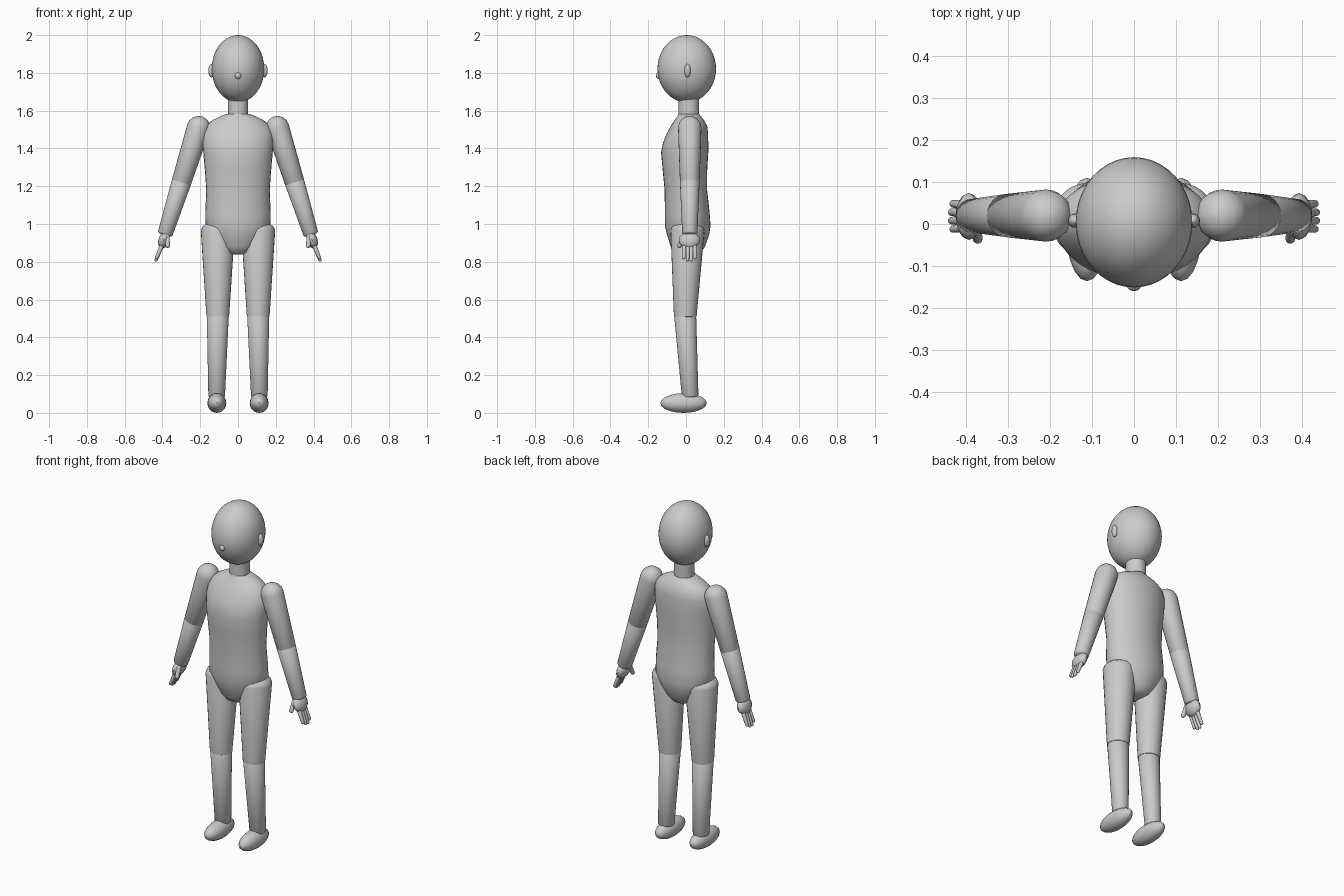
import bpy, bmesh, math
from mathutils import Vector, Matrix

if "Cube" in bpy.data.objects:
    bpy.data.objects.remove(bpy.data.objects["Cube"])

skin = bpy.data.materials.new("plain grey")
skin.diffuse_color = (0.6, 0.6, 0.6, 1)
skin.use_nodes = True
skin.node_tree.nodes["Principled BSDF"].inputs["Base Color"].default_value = skin.diffuse_color


def finish(name, bm, angle=40):
    bmesh.ops.recalc_face_normals(bm, faces=bm.faces)
    me = bpy.data.meshes.new(name)
    bm.to_mesh(me)
    bm.free()
    me.materials.append(skin)
    ob = bpy.data.objects.new(name, me)
    bpy.context.collection.objects.link(ob)
    bpy.ops.object.select_all(action='DESELECT')
    ob.select_set(True)
    bpy.context.view_layer.objects.active = ob
    bpy.ops.object.shade_smooth_by_angle(angle=math.radians(angle))
    return ob


def ellipsoid(name, centre, radii, seg=24, tilt=0.0):
    bm = bmesh.new()
    bmesh.ops.create_uvsphere(bm, u_segments=seg, v_segments=max(8, seg // 2), radius=1)
    m = (Matrix.Translation(centre) @ Matrix.Rotation(tilt, 4, 'Y')
         @ Matrix.Diagonal((*radii, 1)))
    bm.transform(m)
    return finish(name, bm)


def skin_rings(name, rings):
    """Join equal rings of points into a closed body."""
    bm = bmesh.new()
    loops = [[bm.verts.new(p) for p in ring] for ring in rings]
    n = len(loops[0])
    for a, b in zip(loops, loops[1:]):
        for i in range(n):
            j = (i + 1) % n
            bm.faces.new((a[i], a[j], b[j], b[i]))
    bm.faces.new(loops[0])
    bm.faces.new(loops[-1])
    return finish(name, bm, 50)


def stack(name, rows, seg=32):
    """Loft of upright ellipses: z, half width, front y, back y."""
    turns = [2 * math.pi * i / seg for i in range(seg)]
    return skin_rings(name, [
        [(w * math.cos(t), (f + b) / 2 + (b - f) / 2 * math.sin(t), z) for t in turns]
        for z, w, f, b in rows])


def limb(name, p0, p1, r0, r1, cap0=1.0, cap1=1.0, seg=20):
    """Tapered tube with domed ends; cap scales the height of each dome."""
    p0, p1 = Vector(p0), Vector(p1)
    d = (p1 - p0).normalized()
    u = Vector((0, 1, 0)).cross(d).normalized()
    v = d.cross(u)
    steps = [math.radians(a) for a in (86, 65, 45, 22, 0)]
    prof = [(p0 - d * r0 * cap0 * math.sin(a), r0 * math.cos(a)) for a in steps]
    prof += [(p1 + d * r1 * cap1 * math.sin(a), r1 * math.cos(a)) for a in reversed(steps)]
    turns = [2 * math.pi * i / seg for i in range(seg)]
    return skin_rings(name, [
        [c + (u * math.cos(t) + v * math.sin(t)) * r for t in turns] for c, r in prof])


# Head, nose and neck
ellipsoid("head", (0, 0.004, 1.822), (0.139, 0.155, 0.178), 40)
ellipsoid("nose", (0, -0.145, 1.785), (0.017, 0.015, 0.017), 12)
stack("neck", [(1.55, 0.054, -0.04, 0.07), (1.68, 0.054, -0.04, 0.07)])

# Torso from crotch to collar
stack("torso", [
    (0.838, 0.035, -0.035, 0.055), (0.85, 0.07, -0.06, 0.08),
    (0.88, 0.105, -0.08, 0.10), (0.94, 0.15, -0.10, 0.122),
    (0.99, 0.172, -0.112, 0.13), (1.06, 0.173, -0.112, 0.125),
    (1.18, 0.168, -0.113, 0.112), (1.28, 0.175, -0.123, 0.112),
    (1.38, 0.184, -0.132, 0.118), (1.43, 0.188, -0.122, 0.118),
    (1.48, 0.185, -0.102, 0.117), (1.52, 0.168, -0.08, 0.112),
    (1.55, 0.135, -0.06, 0.095), (1.572, 0.09, -0.045, 0.078),
    (1.583, 0.06, -0.04, 0.07)])

for s, side in ((-1, "right"), (1, "left")):
    # Ear
    ellipsoid(side + "_ear", (s * 0.141, 0.008, 1.812), (0.016, 0.017, 0.036), 16)

    # Leg and foot
    hip, knee, ankle = (s * 0.107, 0.008, 0.965), (s * 0.107, -0.004, 0.51), (s * 0.113, 0.022, 0.09)
    limb(side + "_thigh", hip, knee, 0.09, 0.06, 0.55, 0.1, 28)
    limb(side + "_shin", knee, ankle, 0.058, 0.044, 0.3, 0.3, 28)
    ellipsoid(side + "_foot", (s * 0.112, -0.013, 0.052), (0.05, 0.123, 0.052), 20)

    # Arm
    shoulder, elbow, wrist = (s * 0.209, 0.02, 1.51), (s * 0.3, 0.02, 1.22), (s * 0.385, 0.02, 0.95)
    limb(side + "_upper_arm", shoulder, elbow, 0.062, 0.052, 1, 0.3, 24)
    limb(side + "_forearm", elbow, wrist, 0.052, 0.04, 0.3, 0.3, 24)

    # Palm, fingers and thumb
    ellipsoid(side + "_palm", (s * 0.393, 0.018, 0.915), (0.029, 0.056, 0.047), 14, -s * 0.3)
    for i in range(4):
        y = -0.012 + 0.02 * i
        tip = 0.81 + (0.012 if i in (0, 3) else 0)
        limb(f"{side}_finger_{i + 1}", (s * 0.404, y * 0.9 + 0.002, 0.885),
             (s * (0.434 - (tip - 0.81) * 0.3), y, tip), 0.012, 0.009, seg=10)
    limb(side + "_thumb", (s * 0.376, -0.012, 0.935), (s * 0.372, -0.035, 0.885),
         0.013, 0.012, seg=10)
